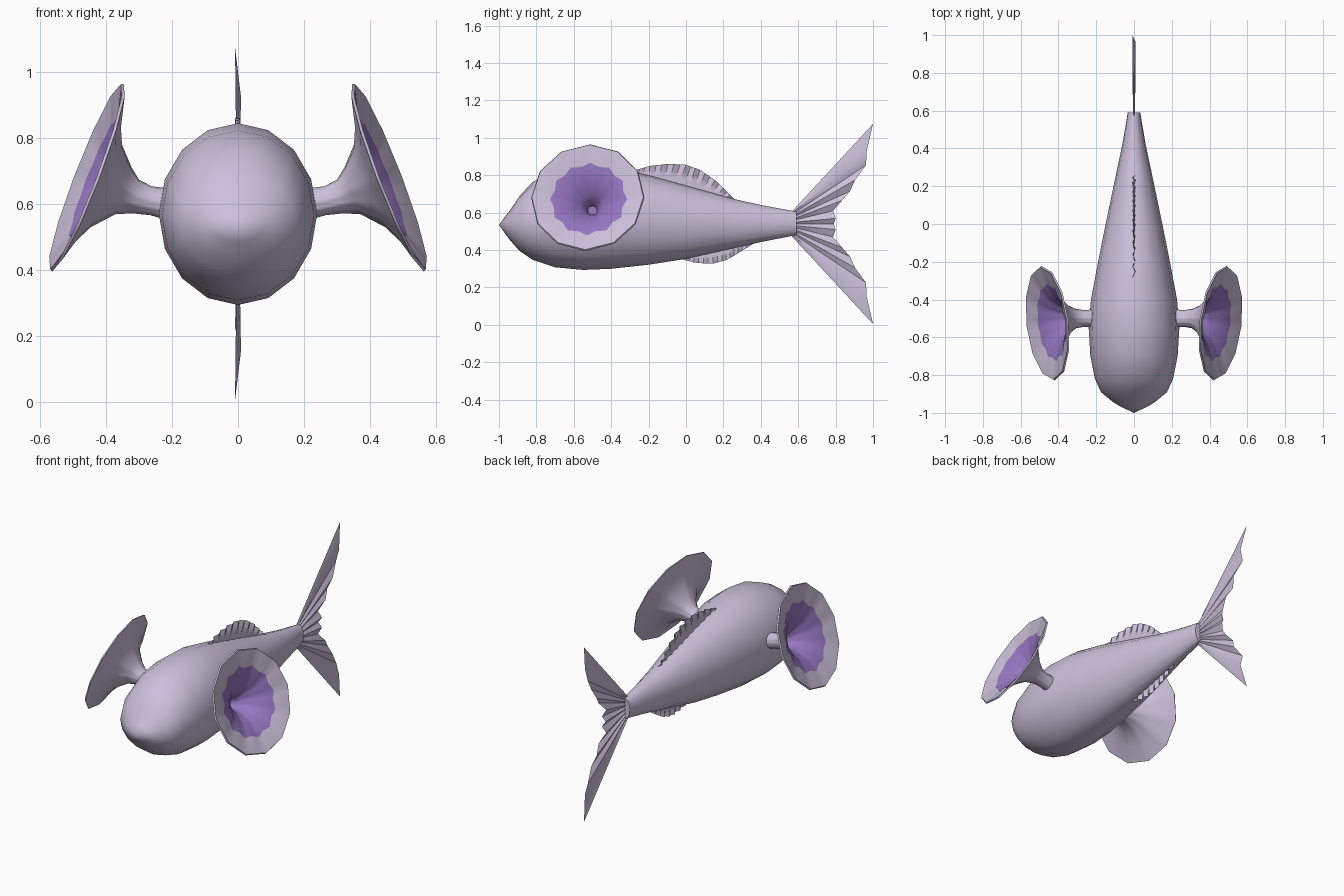
import bpy, bmesh, math
from mathutils import Vector

cube = bpy.data.objects.get("Cube")
if cube:
    bpy.data.objects.remove(cube)


def material(name, color):
    m = bpy.data.materials.new(name)
    m.use_nodes = True
    m.diffuse_color = color
    m.node_tree.nodes["Principled BSDF"].inputs["Base Color"].default_value = color
    return m


lilac = material("pale lilac", (0.60, 0.53, 0.70, 1))
purple = material("throat purple", (0.31, 0.19, 0.55, 1))


def finish(name, bm, angle=60):
    mesh = bpy.data.meshes.new(name)
    bm.to_mesh(mesh)
    bm.free()
    mesh.materials.append(lilac)
    mesh.materials.append(purple)
    obj = bpy.data.objects.new(name, mesh)
    bpy.context.collection.objects.link(obj)
    bpy.ops.object.select_all(action='DESELECT')
    obj.select_set(True)
    bpy.context.view_layer.objects.active = obj
    bpy.ops.object.shade_smooth_by_angle(angle=math.radians(angle))
    return obj


def loft(bm, rings, closed=True, mats=None):
    """Bridge rows of points with quads."""
    rows = [[bm.verts.new(p) for p in ring] for ring in rings]
    for k, (a, b) in enumerate(zip(rows, rows[1:])):
        for i in range(len(a) if closed else len(a) - 1):
            j = (i + 1) % len(a)
            face = bm.faces.new((a[i], a[j], b[j], b[i]))
            face.material_index = mats[k] if mats else 0
    return rows


def resample(points, count):
    """Spread points evenly by index along a polyline."""
    pts = [Vector(p) for p in points]
    out = []
    for i in range(count):
        t = i / (count - 1) * (len(pts) - 1)
        k = min(int(t), len(pts) - 2)
        out.append(pts[k].lerp(pts[k + 1], t - k))
    return out


# Body: elliptical sections (y, bottom, top, half width) from nose to tail stem
sections = [(-.965, .485, .582, .075), (-.94, .452, .615, .115), (-.89, .395, .69, .175),
            (-.82, .348, .765, .207), (-.70, .308, .823, .231), (-.55, .294, .845, .24),
            (-.40, .30, .842, .228), (-.20, .322, .80, .19), (0, .353, .745, .15),
            (.26, .412, .672, .096), (.42, .447, .637, .062), (.59, .48, .606, .033)]
SIDES = 16
rings = []
for y, lo, hi, w in sections:
    ring = []
    for i in range(SIDES):
        a = math.tau * i / SIDES
        ring.append((w * math.sin(a), y, (lo + hi) / 2 + (hi - lo) / 2 * math.cos(a)))
    rings.append(ring)
bm = bmesh.new()
rows = loft(bm, rings)
nose = bm.verts.new((0, -1, .535))
for i in range(SIDES):
    bm.faces.new((rows[0][i], rows[0][i - 1], nose))
bm.faces.new(rows[-1])
bmesh.ops.recalc_face_normals(bm, faces=bm.faces)
finish("body", bm)

# Trumpet horns: tilted twelve-sided rings along a bent axis
SUB = 4


def horn_ring(x, y, z, r, tilt, side, lift=0.0, wave=0.0):
    n = Vector((1, -.117 * tilt, .386 * tilt)).normalized()
    up = (Vector((0, 0, 1)) - n * n.z).normalized()
    across = n.cross(up)
    corners = [up * math.cos(math.tau * i / 12) + across * math.sin(math.tau * i / 12)
               for i in range(12)]
    ring = []
    for i in range(12 * SUB):
        k, f = divmod(i, SUB)
        d = corners[k].lerp(corners[(k + 1) % 12], f / SUB)
        rr = r + wave * math.cos(math.tau * f / SUB)
        p = Vector((x, y, z)) + n * lift + d * rr
        ring.append((p.x * side, p.y, p.z))
    return ring


outer = [(.19, -.5, .595, .05, 0), (.264, -.5, .61, .044, .1), (.31, -.5, .623, .052, .5),
         (.347, -.503, .64, .075, .9), (.40, -.512, .655, .135, 1), (.43, -.52, .667, .205, 1),
         (.455, -.525, .68, .305, 1)]
inner = [(.455, -.525, .68, .300, 1), (.43, -.52, .670, .202, 1), (.40, -.512, .655, .125, 1),
         (.347, -.503, .64, .064, .9), (.31, -.5, .623, .036, .5), (.264, -.5, .61, .025, .1)]
for side, label in ((1, "left"), (-1, "right")):
    rings = [horn_ring(*s, side) for s in outer]
    for k, s in enumerate(inner):
        rings.append(horn_ring(*s, side, lift=.008, wave=.006 if k == 1 else 0))
    bm = bmesh.new()
    painted = [0] * (len(outer) + 1) + [1] * (len(inner) - 2)
    rows = loft(bm, rings, mats=painted)
    bm.faces.new(rows[0])
    bm.faces.new(rows[-1]).material_index = 1
    bmesh.ops.recalc_face_normals(bm, faces=bm.faces)
    finish(label + "_horn", bm, 50)


# Ruffled fins: thin sheets between a root line and an outer edge, given as (y, z)
def fin(name, root, edge, count, ripple, steps=3):
    a = resample([(0, y, z) for y, z in root], count)
    b = resample([(0, y, z) for y, z in edge], count)
    rings = []
    for s in range(steps + 1):
        t = s / steps
        row = [p.lerp(q, t) for p, q in zip(a, b)]
        for i, p in enumerate(row):
            p.x = ripple * (.4 + .6 * t) * (1 if i % 2 else -1)
        rings.append(row)
    bm = bmesh.new()
    loft(bm, rings, closed=False)
    finish(name, bm, 40)


fin("back_fin", [(-.28, .80), (0, .73), (.26, .66)],
    [(-.28, .825), (-.193, .85), (-.096, .861), (0, .856), (.075, .829), (.155, .775),
     (.22, .71), (.26, .672)], 22, .008)
fin("belly_fin", [(-.03, .37), (.18, .41), (.37, .45)],
    [(-.03, .353), (.05, .332), (.14, .326), (.22, .348), (.29, .39), (.37, .44)], 18, .008)

# Tail fan: upper lobe outline, mirrored below the stem
lobe = [(1, 1.075), (.965, .925), (.963, .855), (.904, .775), (.877, .715), (.834, .665),
        (.786, .61), (.80, .57)]
mid = .54
edge = lobe + [(.79, mid)] + [(y, 2 * mid - z) for y, z in reversed(lobe)]
fin("tail_fin", [(.56, .60), (.56, .48)], edge, len(edge), .009)
